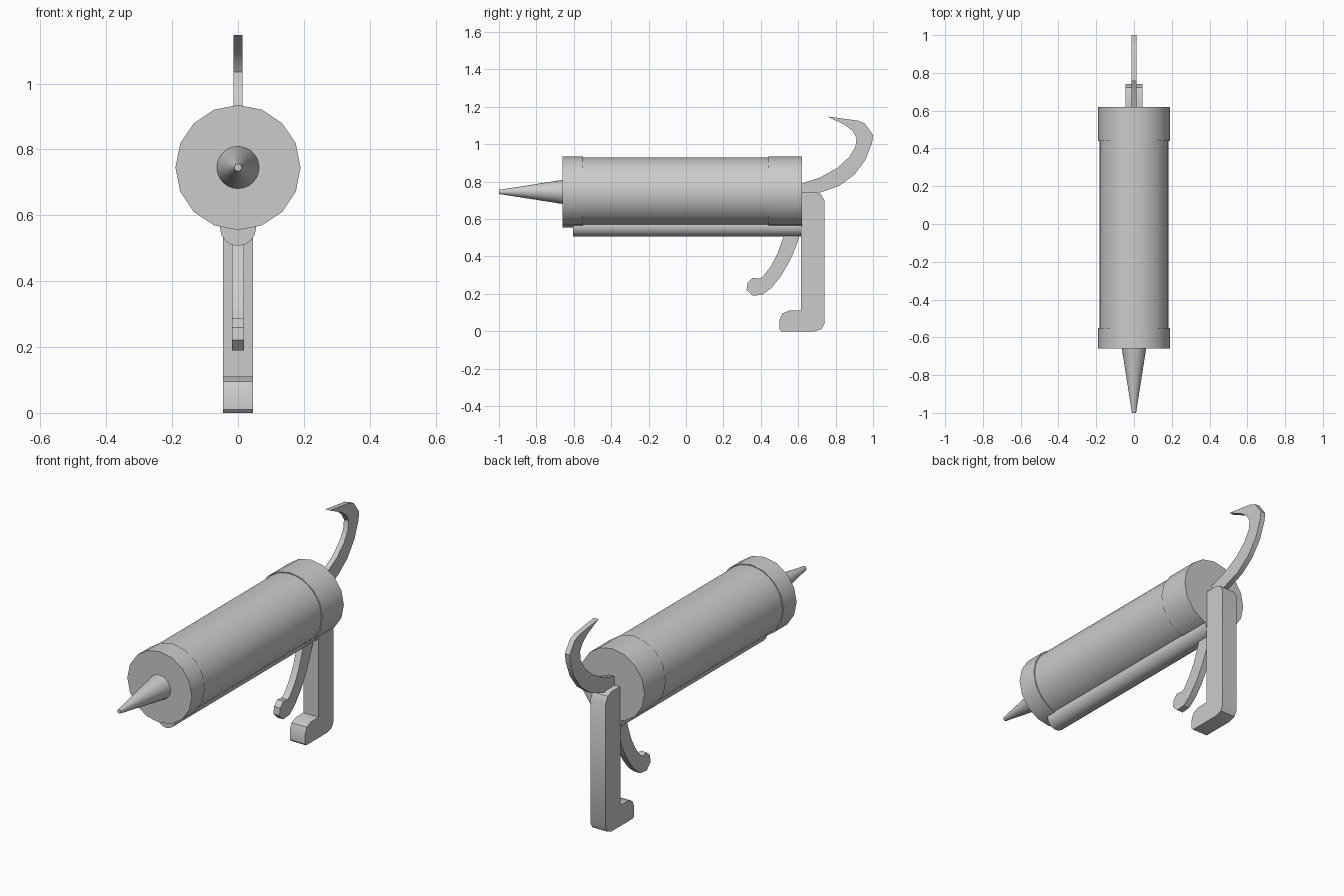
import bpy, bmesh, math

if "Cube" in bpy.data.objects:
    bpy.data.objects.remove(bpy.data.objects["Cube"])

AXIS_Z = 0.745  # height of the barrel axis


def finish(name, bm):
    bmesh.ops.recalc_face_normals(bm, faces=bm.faces)
    mesh = bpy.data.meshes.new(name)
    bm.to_mesh(mesh)
    bm.free()
    obj = bpy.data.objects.new(name, mesh)
    bpy.context.collection.objects.link(obj)
    bpy.ops.object.select_all(action='DESELECT')
    obj.select_set(True)
    bpy.context.view_layer.objects.active = obj
    bpy.ops.object.shade_smooth_by_angle(angle=math.radians(30))
    return obj


def tube(name, y0, y1, r0, r1, z=AXIS_Z, sides=16):
    """Closed cylinder or cone along y."""
    bm = bmesh.new()
    rings = []
    for y, r in ((y0, r0), (y1, r1)):
        rings.append([bm.verts.new((r * math.cos(math.tau * i / sides), y,
                                    z + r * math.sin(math.tau * i / sides)))
                      for i in range(sides)])
    a, b = rings
    for i in range(sides):
        j = (i + 1) % sides
        bm.faces.new((a[i], a[j], b[j], b[i]))
    bm.faces.new(a)
    bm.faces.new(b)
    return finish(name, bm)


def plate(name, profile, half):
    """Side (y, z) profile extruded across x."""
    bm = bmesh.new()
    face = bm.faces.new([bm.verts.new((-half, y, z)) for y, z in profile])
    ext = bmesh.ops.extrude_face_region(bm, geom=[face])
    moved = [v for v in ext['geom'] if isinstance(v, bmesh.types.BMVert)]
    bmesh.ops.translate(bm, verts=moved, vec=(2 * half, 0, 0))
    return finish(name, bm)


# Barrel, end collars, nozzle and the rail below
tube("barrel", -0.60, 0.60, 0.183, 0.183, sides=32)
tube("front_collar", -0.66, -0.55, 0.19, 0.19)
tube("rear_collar", 0.44, 0.62, 0.19, 0.19)
tube("nozzle", -1.0, -0.655, 0.011, 0.065, sides=24)
tube("lower_rail", -0.605, 0.62, 0.055, 0.055, z=0.562)

# Grip with a short foot
plate("handle", [(0.615, 0.745), (0.69, 0.745), (0.722, 0.732), (0.74, 0.70),
                 (0.74, 0.04), (0.726, 0.012), (0.69, 0), (0.51, 0), (0.5, 0.01),
                 (0.5, 0.06), (0.515, 0.095), (0.55, 0.11), (0.615, 0.11)], 0.045)

# Curved trigger, its top buried in the rail
plate("trigger", [(0.535, 0.55), (0.521, 0.505), (0.489, 0.414), (0.452, 0.345),
                  (0.409, 0.291), (0.393, 0.281), (0.356, 0.286), (0.329, 0.26),
                  (0.324, 0.222), (0.356, 0.19), (0.409, 0.195), (0.457, 0.233),
                  (0.505, 0.291), (0.553, 0.372), (0.586, 0.447), (0.605, 0.505),
                  (0.615, 0.55)], 0.018)

# Plunger hook at the back
plate("plunger_hook", [(0.61, 0.738), (0.70, 0.735), (0.82, 0.778), (0.90, 0.837),
                       (0.96, 0.917), (0.995, 1.008), (1.0, 1.05), (0.957, 1.11),
                       (0.92, 1.126), (0.757, 1.148), (0.848, 1.104), (0.89, 1.072),
                       (0.912, 1.035), (0.906, 0.987), (0.874, 0.933), (0.81, 0.874),
                       (0.714, 0.821), (0.61, 0.787)], 0.014)
